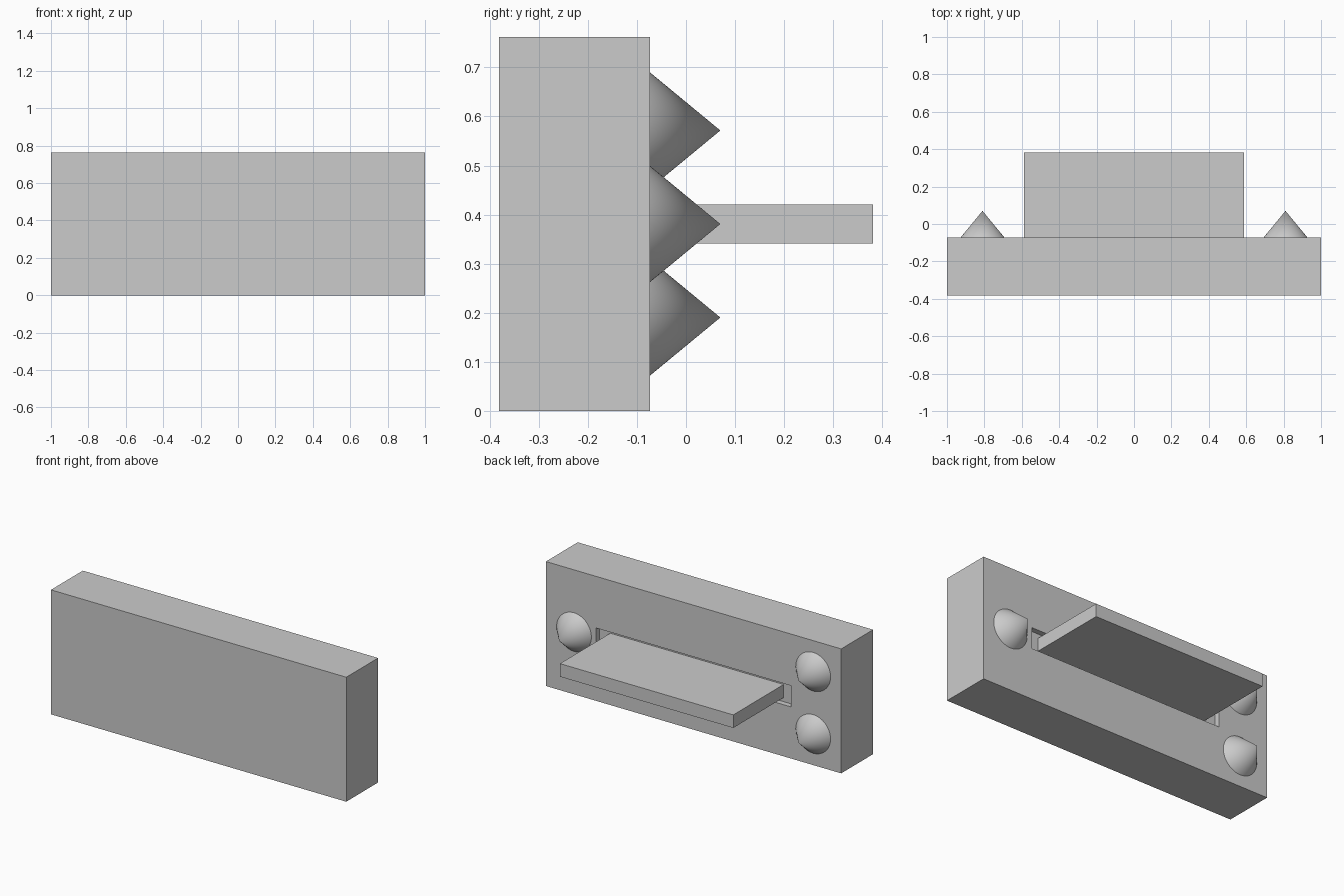
import bpy
import math

cube = bpy.data.objects.get("Cube")
if cube:
    bpy.data.objects.remove(cube, do_unlink=True)

grey = bpy.data.materials.new("light grey")
grey.use_nodes = True
COLOUR = (0.6, 0.6, 0.6, 1)
grey.diffuse_color = COLOUR
grey.node_tree.nodes["Principled BSDF"].inputs["Base Color"].default_value = COLOUR

HEIGHT = 0.762
MID = HEIGHT / 2
FRONT, BACK, END = -0.381, -0.073, 0.381
FLOOR = BACK - 0.033  # bottom of the slot


def box(name, half_x, y0, y1, half_z):
    """Box centred on x = 0 and on the block's mid height."""
    bpy.ops.mesh.primitive_cube_add(size=1, location=(0, (y0 + y1) / 2, MID))
    ob = bpy.context.object
    ob.name = name
    ob.scale = (2 * half_x, y1 - y0, 2 * half_z)
    bpy.ops.object.transform_apply(location=False, rotation=False, scale=True)
    ob.data.materials.append(grey)
    return ob


# Main block with a shallow slot cut into its back
block = box("block", 1, FRONT, BACK, MID)
cutter = box("slot_cutter", 0.66, FLOOR, BACK + 0.1, 0.065)
cut = block.modifiers.new("slot", "BOOLEAN")
cut.operation = "DIFFERENCE"
cut.solver = "EXACT"
cut.object = cutter
bpy.context.view_layer.objects.active = block
bpy.ops.object.modifier_apply(modifier=cut.name)
bpy.data.objects.remove(cutter, do_unlink=True)

# Flat tongue standing in the slot
box("tongue", 0.587, FLOOR, END, 0.04)

# Pointed studs: one on the left, two on the right
TIP = 0.07
for name, x, z in (("left_stud", 0.81, MID),
                   ("upper_right_stud", -0.81, MID * 1.5),
                   ("lower_right_stud", -0.81, MID * 0.5)):
    bpy.ops.mesh.primitive_cone_add(
        vertices=64, radius1=0.118, radius2=0, depth=TIP - BACK,
        location=(x, (BACK + TIP) / 2, z), rotation=(-math.pi / 2, 0, 0))
    stud = bpy.context.object
    stud.name = name
    stud.data.materials.append(grey)
    bpy.ops.object.shade_smooth_by_angle(angle=math.radians(30))
